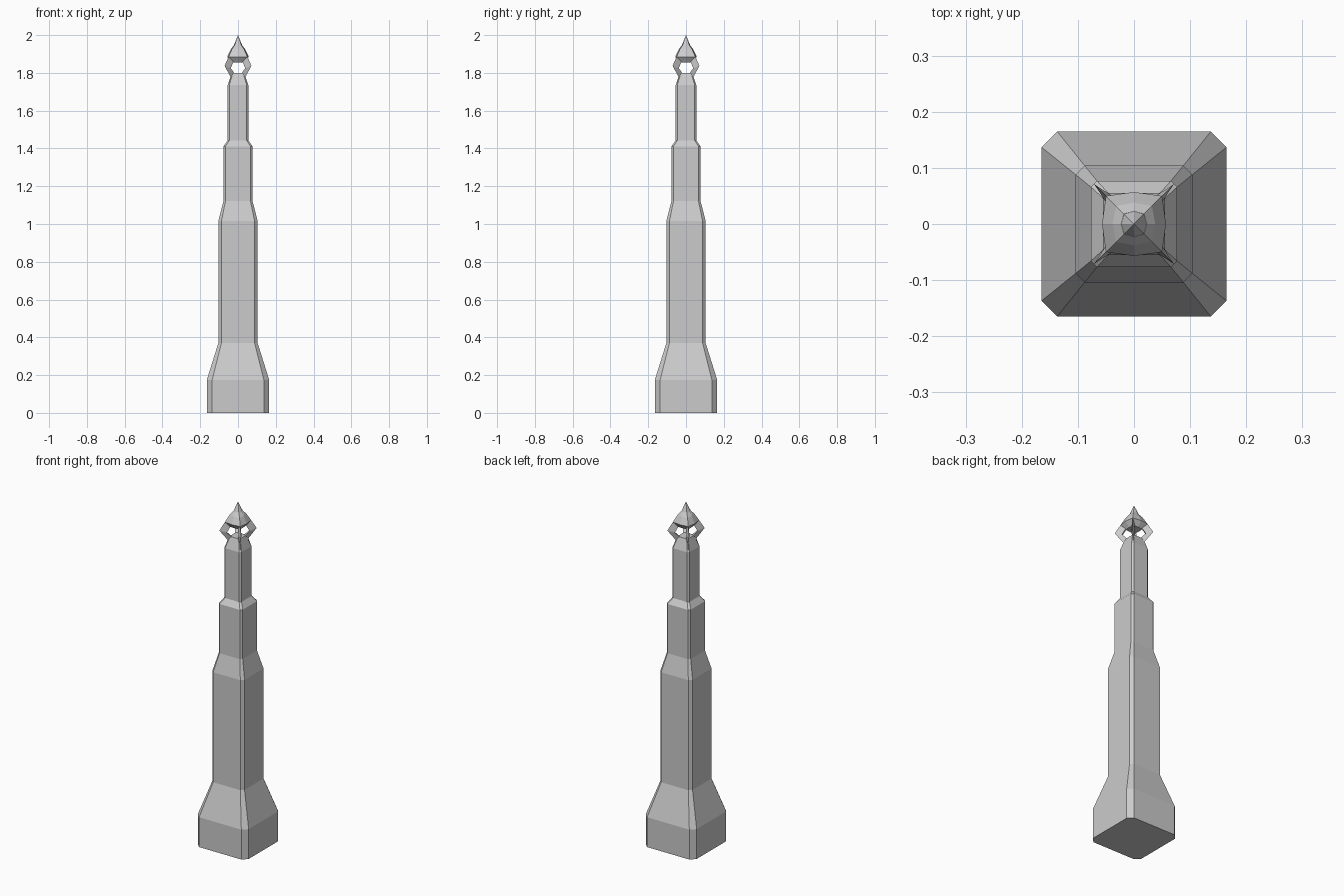
import bpy, bmesh, math

if "Cube" in bpy.data.objects:
    bpy.data.objects.remove(bpy.data.objects["Cube"])


def loft(name, rings, tip=None):
    """Skin a stack of equal-sized point rings; optional apex point."""
    bm = bmesh.new()
    loops = [[bm.verts.new(p) for p in ring] for ring in rings]
    n = len(loops[0])
    for a, b in zip(loops, loops[1:]):
        for i in range(n):
            j = (i + 1) % n
            bm.faces.new((a[i], a[j], b[j], b[i]))
    bm.faces.new(loops[0][::-1])
    if tip:
        t = bm.verts.new(tip)
        for i in range(n):
            bm.faces.new((loops[-1][i], loops[-1][(i + 1) % n], t))
    else:
        bm.faces.new(loops[-1])
    bmesh.ops.recalc_face_normals(bm, faces=bm.faces)
    mesh = bpy.data.meshes.new(name)
    bm.to_mesh(mesh)
    bm.free()
    obj = bpy.data.objects.new(name, mesh)
    bpy.context.collection.objects.link(obj)
    return obj


def chamfered(h, f, z):
    """Square of half width h whose flats reach f before the corner cut."""
    return [(h, -f, z), (h, f, z), (f, h, z), (-f, h, z),
            (-h, f, z), (-h, -f, z), (-f, -h, z), (f, -h, z)]


def star(axis, diag, z):
    """Eight points: on the axes at radius axis, on the diagonals at (diag, diag)."""
    pts = []
    for k in range(8):
        r = axis if k % 2 == 0 else diag * math.sqrt(2)
        a = k * math.pi / 4
        pts.append((r * math.cos(a), r * math.sin(a), z))
    return pts


# Stepped tower shaft
loft("tower_shaft", [chamfered(*p) for p in (
    (0.165, 0.137, 0), (0.165, 0.137, 0.175),
    (0.104, 0.088, 0.37), (0.104, 0.088, 1.015),
    (0.077, 0.066, 1.122), (0.077, 0.066, 1.411),
    (0.055, 0.046, 1.443), (0.055, 0.046, 1.735),
    (0.033, 0.027, 1.80))])

# Four bent corner struts around the open lantern
# (outer offset, outer z, inner offset, inner z) along each diagonal
profile = [(0.048, 1.745, 0.030, 1.765), (0.040, 1.78, 0.026, 1.80),
           (0.071, 1.837, 0.044, 1.825), (0.050, 1.885, 0.030, 1.858)]
for k in range(4):
    rings = []
    for o, oz, i, iz in profile:
        ro, ri = o * math.sqrt(2), i * math.sqrt(2)
        rings.append([(ro, 0, oz), (ri, 0.008, iz), (ri, -0.008, iz)])
    strut = loft(f"lantern_strut_{k + 1}", rings)
    strut.rotation_euler.z = math.pi / 4 + k * math.pi / 2

# Faceted dome
loft("lantern_dome", [star(0.034, 0.031, 1.856), star(0.057, 0.050, 1.885),
                      star(0.038, 0.032, 1.925), star(0.023, 0.018, 1.945)])

# Pointed finial
loft("finial", [star(0.023, 0.018, 1.944)], tip=(0, 0, 2.0))
